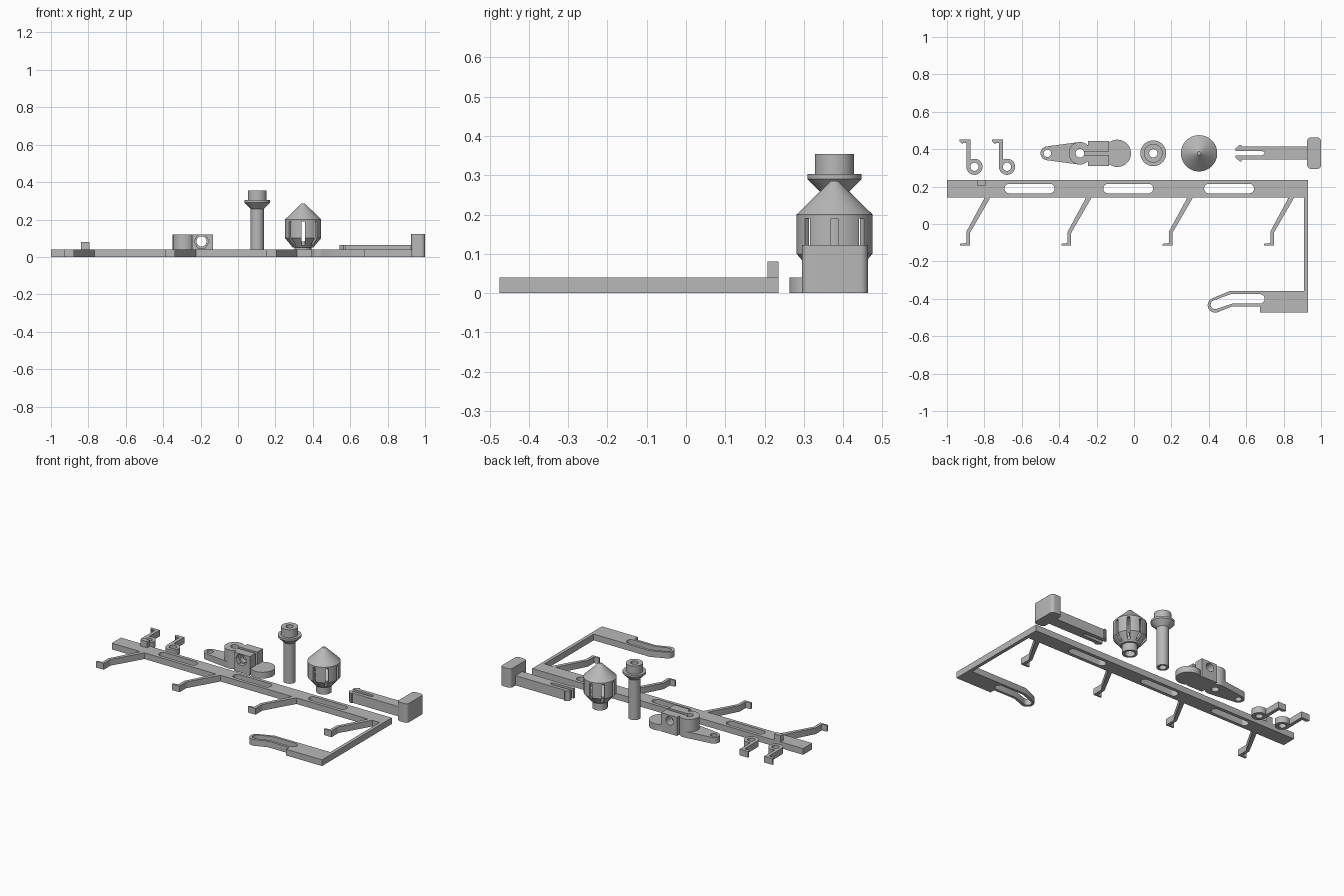
import bpy, bmesh, math
from mathutils import Matrix, Vector

if "Cube" in bpy.data.objects:
    bpy.data.objects.remove(bpy.data.objects["Cube"])

DY = -0.004  # shared offset that centres the layout on y
T = 0.04     # plate thickness

grey = bpy.data.materials.new("plain grey")
grey.diffuse_color = (0.48, 0.48, 0.48, 1)
grey.use_nodes = True
grey.node_tree.nodes["Principled BSDF"].inputs["Base Color"].default_value = grey.diffuse_color


def arc(cx, cy, r, a0, a1, n=16):
    return [(cx + r * math.cos(math.radians(a0 + (a1 - a0) * i / n)),
             cy + r * math.sin(math.radians(a0 + (a1 - a0) * i / n))) for i in range(n + 1)]


def circle(cx, cy, r, n=32):
    return arc(cx, cy, r, 0, 360, n)[:-1]


def slot(x0, x1, y0, y1):
    r, cy = (y1 - y0) / 2, (y0 + y1) / 2
    return arc(x0 + r, cy, r, 90, 270) + arc(x1 - r, cy, r, -90, 90)


def finish(name, mesh):
    bm = bmesh.new()
    bm.from_mesh(mesh)
    bmesh.ops.remove_doubles(bm, verts=bm.verts, dist=1e-5)
    bmesh.ops.recalc_face_normals(bm, faces=bm.faces)
    bm.to_mesh(mesh)
    bm.free()
    mesh.materials.clear()
    mesh.materials.append(grey)
    ob = bpy.data.objects.new(name, mesh)
    bpy.context.collection.objects.link(ob)
    return ob


def prism(name, outline, z0, z1, holes=()):
    """Extrude an outline with holes between two heights."""
    cu = bpy.data.curves.new(name, 'CURVE')
    cu.dimensions = '2D'
    cu.fill_mode = 'BOTH'
    cu.extrude = (z1 - z0) / 2
    for pts in [outline, *holes]:
        s = cu.splines.new('POLY')
        s.points.add(len(pts) - 1)
        for p, (x, y) in zip(s.points, pts):
            p.co = (x, y + DY, 0, 1)
        s.use_cyclic_u = True
    tmp = bpy.data.objects.new("tmp", cu)
    bpy.context.collection.objects.link(tmp)
    dg = bpy.context.evaluated_depsgraph_get()
    mesh = bpy.data.meshes.new_from_object(tmp.evaluated_get(dg))
    bpy.data.objects.remove(tmp)
    mesh.transform(Matrix.Translation((0, 0, (z0 + z1) / 2)))
    return finish(name, mesh)


def lathe(name, cx, cy, profile, n=48):
    """Revolve a closed (radius, height) profile."""
    bm = bmesh.new()
    rings = [[bm.verts.new((cx + r * math.cos(2 * math.pi * i / n),
                            cy + DY + r * math.sin(2 * math.pi * i / n), z))
              for i in range(n)] for r, z in profile]
    for a, b in zip(rings, rings[1:] + rings[:1]):
        for i in range(n):
            j = (i + 1) % n
            bm.faces.new((a[i], a[j], b[j], b[i]))
    mesh = bpy.data.meshes.new(name)
    bm.to_mesh(mesh)
    bm.free()
    return finish(name, mesh)


def cut(ob, cutters):
    """Subtract the cutters, then discard them."""
    for c in cutters:
        m = ob.modifiers.new("cut", 'BOOLEAN')
        m.operation, m.solver, m.object = 'DIFFERENCE', 'EXACT', c
    dg = bpy.context.evaluated_depsgraph_get()
    mesh = bpy.data.meshes.new_from_object(ob.evaluated_get(dg))
    ob.modifiers.clear()
    ob.data = mesh
    for c in cutters:
        bpy.data.objects.remove(c)


# Frame: slotted rail, side bar and return arm with a looped end
frame = [(-1, 0.24), (0.931, 0.24), (0.931, -0.47), (0.675, -0.47), (0.675, -0.438), (0.522, -0.438)]
frame += arc(0.434, -0.43, 0.04, -65, -245)
frame += [(0.511, -0.355), (0.909, -0.355), (0.909, 0.147), (-1, 0.147)]
loop = [(0.525, -0.422)] + arc(0.434, -0.427, 0.024, -65, -245)
loop += [(0.517, -0.371)] + arc(0.673, -0.3965, 0.0255, 90, -90)
rail_slots = [slot(x, x + 0.267, 0.168, 0.219) for x in (-0.692, -0.164, 0.375)]
prism("frame", frame, 0, T, rail_slots + [loop])
prism("rail_tab", [(-0.84, 0.24), (-0.794, 0.24), (-0.794, 0.211), (-0.84, 0.211)], T, 0.08)

# Four bent hooks hanging off the rail
hook = [(-0.797, 0.147), (-0.767, 0.147), (-0.877, -0.043), (-0.877, -0.112), (-0.93, -0.112),
        (-0.93, -0.102), (-0.896, -0.098), (-0.896, -0.037)]
for i in range(4):
    prism(f"rail_hook_{i + 1}", [(x + 0.5415 * i, y) for x, y in hook], 0, T)

# Two loose clips with an eyelet
clip = [(-0.933, 0.457), (-0.874, 0.457), (-0.874, 0.349)] + arc(-0.853, 0.31, 0.043, 115, -180, 28)
clip += [(-0.896, 0.437), (-0.913, 0.437), (-0.917, 0.431), (-0.933, 0.446)]
for i in range(2):
    dx = 0.174 * i
    prism(f"eyelet_clip_{i + 1}", [(x + dx, y) for x, y in clip], 0, T,
          [circle(-0.853 + dx, 0.31, 0.022)])

# Clamp bracket: tapered foot plate with a round end
CY = 0.382
bore = circle(-0.289, CY, 0.023)
plate = arc(-0.463, CY, 0.037, 98, 262) + arc(-0.289, CY, 0.06, 262, 315, 8)
plate += [(-0.247, 0.315), (-0.134, 0.315)] + arc(-0.089, CY, 0.073, -128, 128, 32)
plate += [(-0.134, 0.449), (-0.247, 0.449)] + arc(-0.289, CY, 0.06, 45, 98, 8)
prism("bracket_plate", plate, 0, T, [circle(-0.463, CY, 0.02), bore])

# Split clamp block with a keyhole bore
clamp = arc(-0.289, CY, 0.06, 45, 315, 32) + [(-0.247, 0.315), (-0.134, 0.315), (-0.134, CY - 0.01)]
clamp += arc(-0.289, CY, 0.023, -26, -334, 28) + [(-0.134, CY + 0.01), (-0.134, 0.449), (-0.247, 0.449)]
block = prism("clamp_block", clamp, T, 0.12)


def bolt_cutter(r, n, y0, y1):
    ob = prism("cutter", circle(0, -DY, r, n), 0, y1 - y0)
    ob.hide_render = True
    ob.data.transform(Matrix.Translation((-0.195, y1 + DY, 0.083)) @ Matrix.Rotation(math.pi / 2, 4, 'X'))
    return ob


cut(block, [bolt_cutter(0.040, 6, 0.29, 0.34), bolt_cutter(0.027, 32, 0.28, 0.48)])

# Hollow post with a flared collar
lathe("collar_post", 0.103, CY, [(0.022, 0), (0.036, 0), (0.036, 0.257), (0.069, 0.29), (0.069, 0.303),
                                 (0.05, 0.303), (0.05, 0.354), (0.022, 0.354)])

# Hollow cage with a cone cap and eight windows
cage = lathe("vented_cage", 0.348, CY, [(0.03, 0), (0.045, 0), (0.045, 0.05), (0.055, 0.05), (0.097, 0.1),
                                        (0.097, 0.2), (0.01, 0.285), (0, 0.285), (0, 0.265),
                                        (0.083, 0.19), (0.083, 0.105), (0.03, 0.055)])
windows = []
for i in range(8):
    w = prism("cutter", [(0.06, -0.009 - DY), (0.12, -0.009 - DY), (0.12, 0.009 - DY), (0.06, 0.009 - DY)],
              0.06, 0.19)
    w.hide_render = True
    w.data.transform(Matrix.Translation((0.348, CY + DY, 0)) @ Matrix.Rotation(i * math.pi / 4, 4, 'Z'))
    windows.append(w)
cut(cage, windows)

# Split key: two barbed prongs and a rounded head
upper = [(0.93, 0.0345), (0.575, 0.0345), (0.575, 0.044), (0.565, 0.044), (0.544, 0.026), (0.544, 0.0115)]
upper += [(0.685, 0.0115), (0.697, 0.005)]
key = [(x, CY + 0.001 + y) for x, y in upper] + [(x, CY + 0.001 - y) for x, y in reversed(upper)]
prism("split_key_shaft", key, 0, 0.063)
R = 0.02
head = []
for cx, cy, a in ((1 - R, 0.467 - R, 0), (0.926 + R, 0.467 - R, 90),
                  (0.926 + R, 0.299 + R, 180), (1 - R, 0.299 + R, 270)):
    head += arc(cx, cy, R, a, a + 90, 6)
prism("split_key_head", head, 0, 0.122)

# Smooth the curved walls and keep the edges crisp
for ob in bpy.context.collection.objects:
    ob.select_set(True)
    bpy.context.view_layer.objects.active = ob
bpy.ops.object.shade_smooth_by_angle(angle=math.radians(30))
